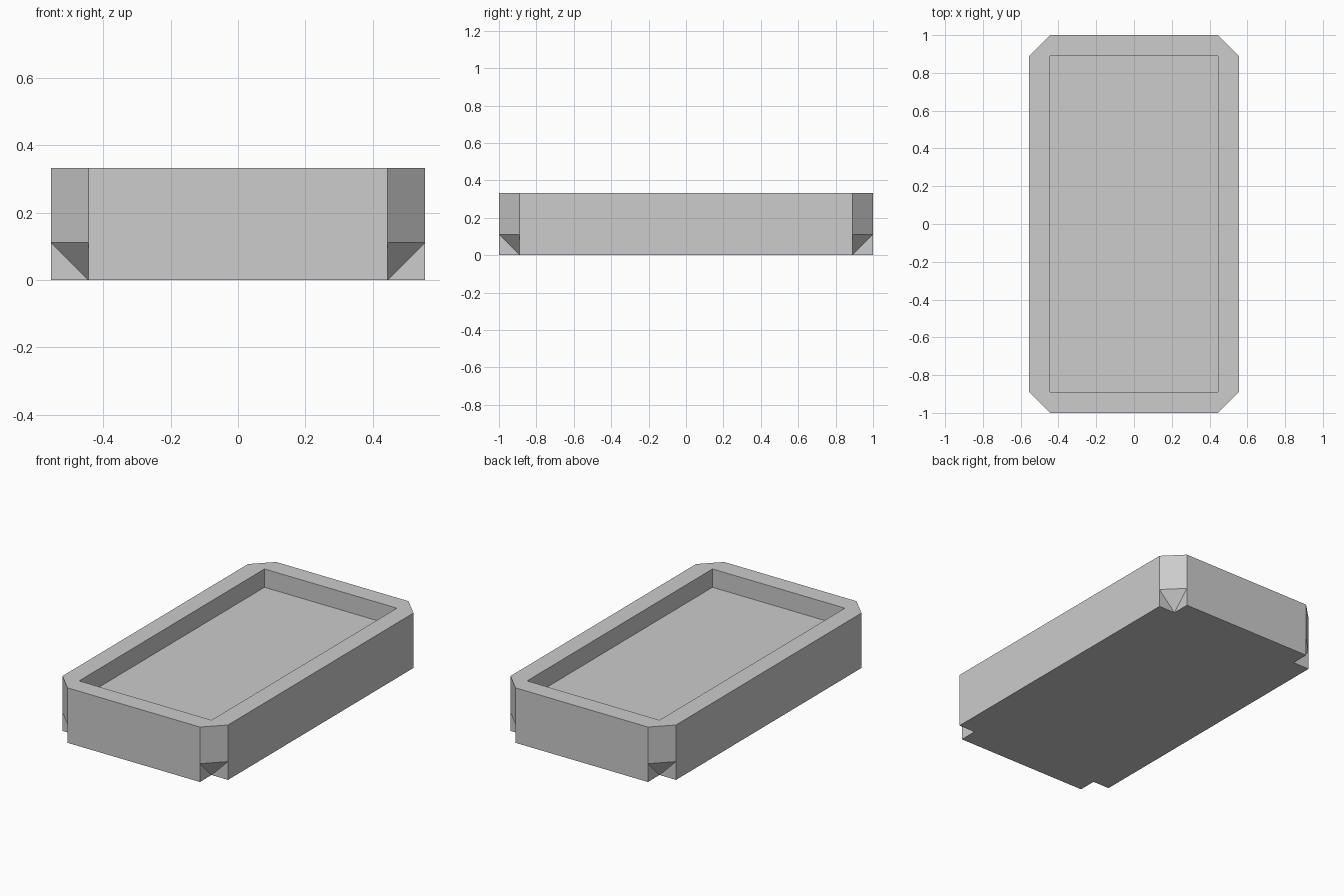
import bpy
import bmesh

cube = bpy.data.objects.get("Cube")
if cube:
    bpy.data.objects.remove(cube, do_unlink=True)

U = 1 / 9                      # wall thickness, chamfer and notch size
HX, HY, TOP = 5 * U, 1.0, 3 * U
IX, IY = HX - U, HY - U        # inner half sizes
FLOOR = 2 * U

mat = bpy.data.materials.new("light grey")
mat.use_nodes = True
grey = (0.604, 0.604, 0.604, 1)
mat.diffuse_color = grey
mat.node_tree.nodes["Principled BSDF"].inputs["Base Color"].default_value = grey

bm = bmesh.new()


def face(*points):
    bm.faces.new([bm.verts.new(p) for p in points])


# Corners in counter-clockwise order
corners = [(1, -1), (1, 1), (-1, 1), (-1, -1)]
base = []
for i, (sx, sy) in enumerate(corners):
    # Ends of the chamfer: one on the short wall, one on the long wall
    a, b, c = (sx * IX, sy * HY), (sx * HX, sy * IY), (sx * IX, sy * IY)
    if sx * sy > 0:
        a, b = b, a
    tx, ty = corners[(i + 1) % 4]
    n, d = (tx * IX, ty * HY), (tx * IX, ty * IY)
    if tx * ty > 0:
        n = (tx * HX, ty * IY)

    # Chamfer, with a notch cut in below it
    face((*a, U), (*b, U), (*b, TOP), (*a, TOP))
    face((*a, U), (*c, 0), (*b, U))
    face((*a, 0), (*c, 0), (*a, U))
    face((*c, 0), (*b, 0), (*b, U))
    # Outer wall, inner wall and rim
    face((*b, 0), (*n, 0), (*n, TOP), (*b, TOP))
    face((*d, FLOOR), (*c, FLOOR), (*c, TOP), (*d, TOP))
    face((*b, TOP), (*n, TOP), (*d, TOP), (*c, TOP))
    face((*a, TOP), (*b, TOP), (*c, TOP))
    base += [(*a, 0), (*c, 0), (*b, 0)]

# Tray floor and underside
face(*[(sx * IX, sy * IY, FLOOR) for sx, sy in corners])
face(*reversed(base))

bmesh.ops.remove_doubles(bm, verts=bm.verts[:], dist=0.001)
bmesh.ops.recalc_face_normals(bm, faces=bm.faces[:])

mesh = bpy.data.meshes.new("tray")
bm.to_mesh(mesh)
bm.free()
mesh.materials.append(mat)
tray = bpy.data.objects.new("tray", mesh)
bpy.context.collection.objects.link(tray)
